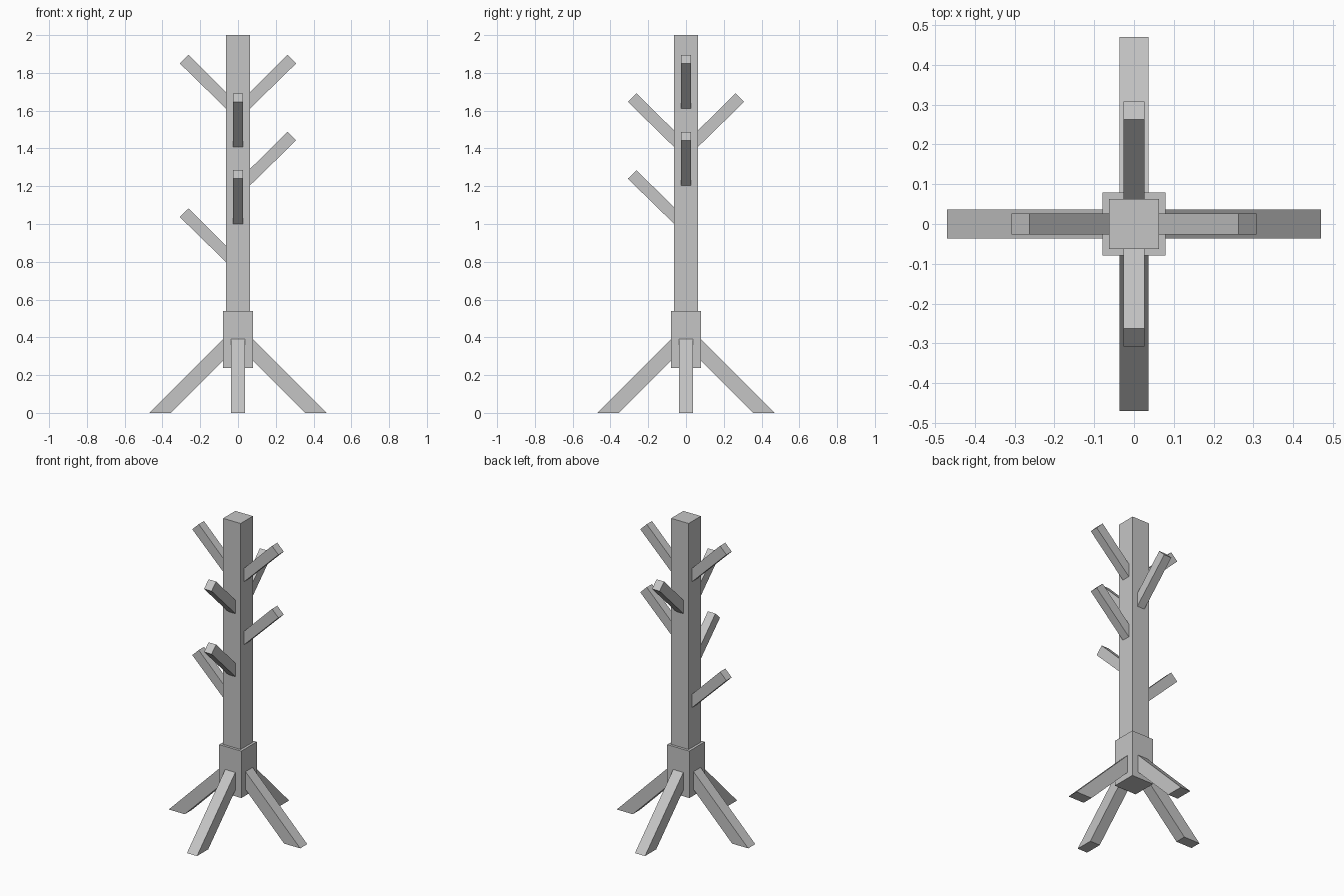
import bpy
import bmesh
from math import pi
from mathutils import Matrix, Vector

cube = bpy.data.objects.get("Cube")
if cube:
    bpy.data.objects.remove(cube, do_unlink=True)

grey = bpy.data.materials.new("plain grey")
grey.use_nodes = True
colour = (0.56, 0.56, 0.56, 1)
grey.diffuse_color = colour
grey.node_tree.nodes["Principled BSDF"].inputs["Base Color"].default_value = colour


def prism(name, profile, width, turn=0, lift=0):
    """Extrude an (x, z) profile across y, then turn it about the trunk."""
    bm = bmesh.new()
    face = bm.faces.new([bm.verts.new((x, -width / 2, z)) for x, z in profile])
    extruded = bmesh.ops.extrude_face_region(bm, geom=[face])["geom"]
    moved = [g for g in extruded if isinstance(g, bmesh.types.BMVert)]
    bmesh.ops.translate(bm, verts=moved, vec=Vector((0, width, 0)))
    bmesh.ops.recalc_face_normals(bm, faces=bm.faces)
    bm.transform(Matrix.Translation((0, 0, lift)) @ Matrix.Rotation(turn, 4, "Z"))
    mesh = bpy.data.meshes.new(name)
    bm.to_mesh(mesh)
    bm.free()
    mesh.materials.append(grey)
    obj = bpy.data.objects.new(name, mesh)
    bpy.context.collection.objects.link(obj)
    return obj


def post(name, half, bottom, top):
    prism(name, [(-half, bottom), (half, bottom), (half, top), (-half, top)], half * 2)


# Trunk and the collar that holds the legs
post("trunk", 0.0625, 0.3, 2.0)
post("collar", 0.079, 0.237, 0.54)

# Four splayed legs, cut flat at the floor
leg = [(0.355, 0), (0.47, 0), (0.07, 0.4), (0.07, 0.285)]
directions = {"left": 0, "back": pi / 2, "right": pi, "front": -pi / 2}
for side, turn in directions.items():
    prism(side + "_leg", leg, 0.072, turn)

# Pegs rising at 45 degrees; heights are those of the peg tips
peg = [(0.05, -0.297), (0.308, -0.045), (0.262, 0), (0.05, -0.21)]
pegs = [("left", 1.895), ("right", 1.895), ("front", 1.692), ("back", 1.692),
        ("left", 1.488), ("front", 1.285), ("right", 1.082)]
for i, (side, height) in enumerate(pegs):
    prism(f"{side}_peg_{i + 1}", peg, 0.054, directions[side], height)
